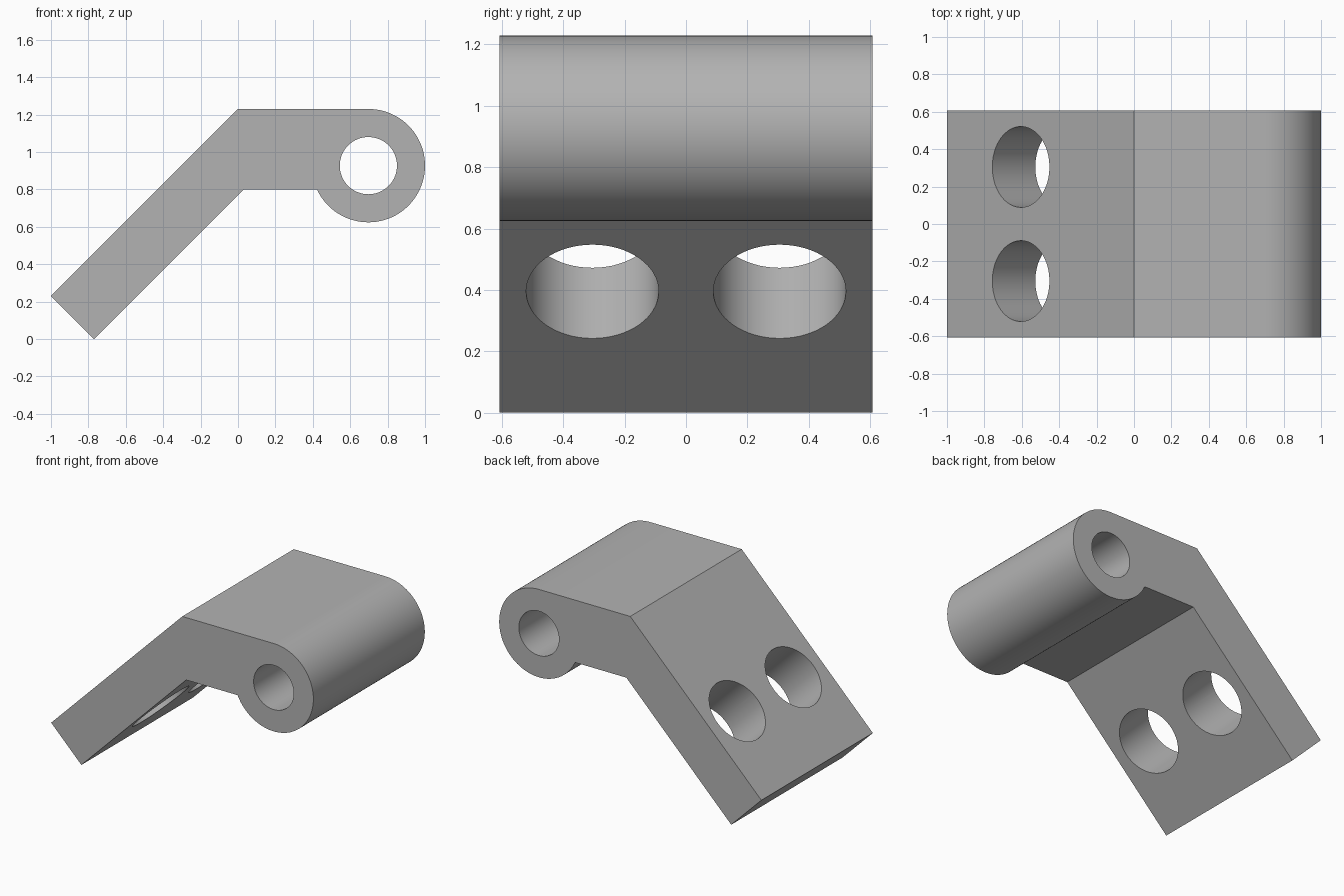
import bpy, bmesh, math
from mathutils import Vector

cube = bpy.data.objects.get("Cube")
if cube:
    bpy.data.objects.remove(cube, do_unlink=True)

HALF_DEPTH = 0.607
PIN = Vector((0.697, 0, 0.927))   # barrel centre
BARREL_R, PIN_R, BOLT_R = 0.303, 0.153, 0.216

grey = bpy.data.materials.new("plain grey")
grey.use_nodes = True
colour = (0.45, 0.45, 0.45, 1)
grey.diffuse_color = colour
grey.node_tree.nodes["Principled BSDF"].inputs["Base Color"].default_value = colour


def new_object(name, bm):
    mesh = bpy.data.meshes.new(name)
    bmesh.ops.recalc_face_normals(bm, faces=bm.faces)
    bm.to_mesh(mesh)
    bm.free()
    mesh.materials.append(grey)
    obj = bpy.data.objects.new(name, mesh)
    bpy.context.collection.objects.link(obj)
    return obj


def cutter(name, radius, centre, axis, length):
    bm = bmesh.new()
    bmesh.ops.create_cone(bm, cap_ends=True, segments=64, radius1=radius,
                          radius2=radius, depth=length)
    obj = new_object(name, bm)
    obj.rotation_euler = Vector(axis).to_track_quat('Z', 'Y').to_euler()
    obj.location = centre
    obj.hide_render = True
    obj.hide_set(True)
    return obj


# Side profile: slanted mounting plate, flat neck, round barrel
profile = [(0, 1.23), (-1, 0.23), (-0.77, 0), (0.03, 0.8)]
start = math.pi + math.asin((PIN.z - 0.8) / BARREL_R)
end = 2.5 * math.pi
steps = 60
for i in range(steps + 1):
    a = start + (end - start) * i / steps
    profile.append((PIN.x + BARREL_R * math.cos(a), PIN.z + BARREL_R * math.sin(a)))

# Extrude the profile across the full depth
bm = bmesh.new()
face = bm.faces.new([bm.verts.new((x, -HALF_DEPTH, z)) for x, z in profile])
extruded = bmesh.ops.extrude_face_region(bm, geom=[face])["geom"]
bmesh.ops.translate(bm, vec=(0, 2 * HALF_DEPTH, 0),
                    verts=[v for v in extruded if isinstance(v, bmesh.types.BMVert)])
bracket = new_object("hinge_bracket", bm)

# Pin hole through the barrel, two bolt holes square to the slanted plate
cutters = [cutter("pin_hole_cutter", PIN_R, PIN, (0, 1, 0), 2)]
for side, y in (("front", -0.305), ("back", 0.305)):
    cutters.append(cutter(side + "_bolt_hole_cutter", BOLT_R, (-0.49, y, 0.51), (-1, 0, 1), 0.6))

bpy.ops.object.select_all(action='DESELECT')
bpy.context.view_layer.objects.active = bracket
bracket.select_set(True)
for c in cutters:
    mod = bracket.modifiers.new(c.name, 'BOOLEAN')
    mod.operation = 'DIFFERENCE'
    mod.solver = 'EXACT'
    mod.object = c
    bpy.ops.object.modifier_apply(modifier=mod.name)
    bpy.data.objects.remove(c, do_unlink=True)

bpy.ops.object.shade_smooth_by_angle(angle=math.radians(30))
